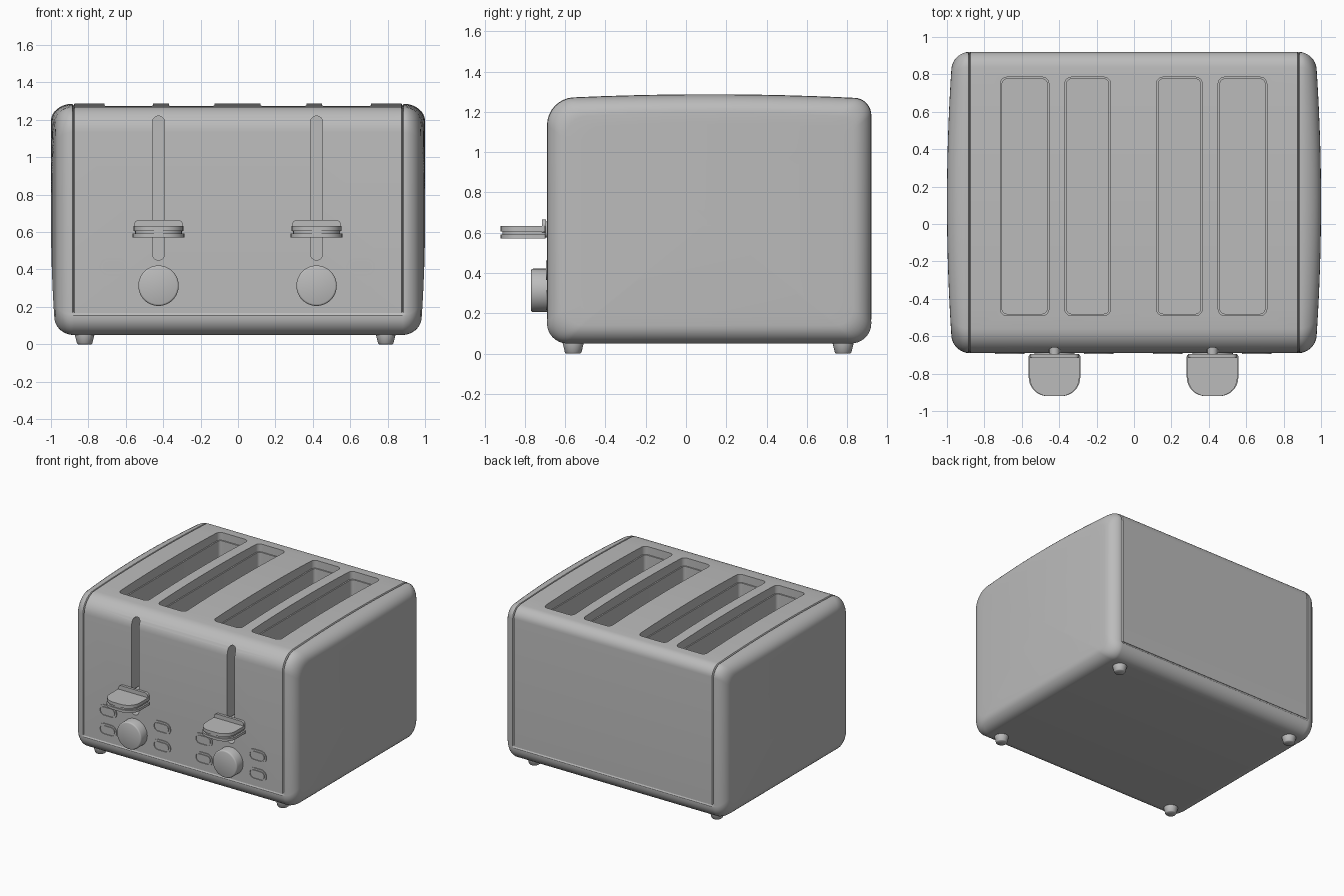
import bpy, bmesh
from math import sin, cos, pi, radians

if "Cube" in bpy.data.objects:
    bpy.data.objects.remove(bpy.data.objects["Cube"])

grey = bpy.data.materials.new("satin_grey")
grey.use_nodes = True
COLOUR = (0.5, 0.5, 0.5, 1)
grey.diffuse_color = COLOUR
grey.node_tree.nodes["Principled BSDF"].inputs["Base Color"].default_value = COLOUR


def rounded(x0, x1, y0, y1, radii, steps=8):
    """Rounded rectangle, radii from the lower left corner counter-clockwise."""
    pts = []
    corners = [(x0, y0, 1, 1), (x1, y0, -1, 1), (x1, y1, -1, -1), (x0, y1, 1, -1)]
    for k, ((x, y, sx, sy), r) in enumerate(zip(corners, radii)):
        for i in range(steps + 1):
            a = pi + (k + i / steps) * pi / 2
            pts.append((x + sx * r + r * cos(a), y + sy * r + r * sin(a)))
    return pts


def loft(name, rings, angle=35):
    """Skin closed rings of points and cap both ends."""
    bm = bmesh.new()
    loops = [[bm.verts.new(p) for p in ring] for ring in rings]
    n = len(loops[0])
    for a, b in zip(loops, loops[1:]):
        for i in range(n):
            j = (i + 1) % n
            bm.faces.new((a[i], a[j], b[j], b[i]))
    bm.faces.new(loops[0])
    bm.faces.new(loops[-1])
    bmesh.ops.recalc_face_normals(bm, faces=bm.faces)
    mesh = bpy.data.meshes.new(name)
    bm.to_mesh(mesh)
    bm.free()
    mesh.materials.append(grey)
    ob = bpy.data.objects.new(name, mesh)
    bpy.context.collection.objects.link(ob)
    shade(ob, angle)
    return ob


def shade(ob, angle=35):
    bpy.ops.object.select_all(action='DESELECT')
    ob.select_set(True)
    bpy.context.view_layer.objects.active = ob
    bpy.ops.object.shade_smooth_by_angle(angle=radians(angle))


def upright(outline, levels):
    """Rings of an xy outline at each z."""
    return [[(x, y, z) for x, y in outline] for z in levels]


def facing(outline, levels):
    """Rings of an xz outline at each y."""
    return [[(x, y, z) for x, z in outline] for y in levels]


def pill(cx, cz, w, h):
    return rounded(cx - w / 2, cx + w / 2, cz - h / 2, cz + h / 2, [min(w, h) / 2] * 4)


# Body side outline (y, z): rounded, with a gently arched top
CY, CZ, HY, HZ, EDGE = 0.115, 0.66, 0.805, 0.61, 0.88
base = rounded(CY - HY, CY + HY, 0.05, 1.265, [0.1, 0.1, 0.08, 0.13])
outline = []
for i, (y, z) in enumerate(base):
    outline.append((y, z))
    y2, z2 = base[(i + 1) % len(base)]
    if abs(y2 - y) > 0.5 and z > 1:
        outline += [(y + (y2 - y) * k / 12, z) for k in range(1, 12)]
    if abs(z2 - z) > 0.5:
        seam = (0.155, 0.158, 0.165, 0.168)
        outline += [(y, s) for s in (seam if z < z2 else seam[::-1])]
ARCH = 0.022


def section(x, inset=0.0, scale=1.0, bow=0.0, groove=0.0):
    ring = []
    for y, z in outline:
        if z > 1:
            z += ARCH * (1 - ((y - CY) / HY) ** 2)
        cut = inset + (groove if z > 0.16 else 0)
        if abs(x) < EDGE - 0.001 and 0.156 < z < 0.167:
            cut += 0.008
        yy = CY + (y - CY) * (1 - cut / HY) * scale
        zz = CZ + (z - CZ) * (1 - cut / HZ) * scale
        side = 1 if x > 0 else -1
        ring.append((x + side * bow * (1 - ((yy - CY) / HY) ** 2), yy, zz))
    return ring


def half(side):
    rings = [section(side * (EDGE - 0.006)), section(side * EDGE, groove=0.01),
             section(side * (EDGE + 0.006), groove=0.002)]
    R = 0.09
    for k in range(1, 9):
        a = k * pi / 16
        rings.append(section(side * (EDGE + R * sin(a)), R * (1 - cos(a)), bow=0.03 * sin(a)))
    rings += [section(side * (EDGE + R), R, s, 0.03) for s in (0.9, 0.75, 0.5, 0.25, 0.05)]
    return rings


body = loft("body", half(-1)[::-1] + half(1))

# Bread slots with a small inner ledge, and the lever slits
cutters = []
SLOTS = [(-0.715, -0.455), (-0.37, -0.125), (0.12, 0.365), (0.45, 0.71)]
for x0, x1 in SLOTS:
    for d, top, floor in ((0, 1.5, 1.21), (0.01, 1.4, 0.25)):
        o = rounded(x0 + d, x1 - d, -0.49 + d, 0.785 - d, [0.035 - d] * 4, 5)
        cutters.append(loft("slot_cutter", upright(o, (floor, top))))
UNITS = (-0.425, 0.42)
for cx in UNITS:
    cutters.append(loft("slit_cutter", facing(pill(cx, 0.835, 0.066, 0.77), (-0.9, -0.56))))
for c in cutters:
    c.hide_render = True
    mod = body.modifiers.new("cut", 'BOOLEAN')
    mod.operation = 'DIFFERENCE'
    mod.solver = 'EXACT'
    mod.object = c
    bpy.context.view_layer.objects.active = body
    bpy.ops.object.modifier_apply(modifier=mod.name)
    bpy.data.objects.remove(c)
shade(body)

FRONT = CY - HY
for n, cx in enumerate(UNITS):
    tag = ("right", "left")[n]

    # Lever: two stacked paddles, a narrow waist, a back plate and a stem
    def paddle(w, front):
        return rounded(cx - w, cx + w, front, FRONT - 0.008, [0.1, 0.1, 0.01, 0.01])
    tip = -0.92
    loft(tag + "_lever_top", upright(paddle(0.133, tip), (0.606, 0.632)))
    loft(tag + "_lever_waist", upright(paddle(0.125, tip + 0.008), (0.59, 0.61)))
    loft(tag + "_lever_bottom", upright(paddle(0.138, tip), (0.572, 0.592)))
    plate = rounded(cx - 0.13, cx + 0.13, 0.6, 0.665, [0.01, 0.01, 0.025, 0.025], 4)
    loft(tag + "_lever_plate", facing(plate, (FRONT - 0.025, FRONT - 0.005)))
    loft(tag + "_lever_stem", facing(pill(cx, 0.615, 0.055, 0.08), (FRONT - 0.01, -0.57)))

    # Browning knob with a softened rim and a collar
    knob = [(0.108, 0.01), (0.108, -0.07), (0.105, -0.077), (0.098, -0.08)]
    loft(tag + "_knob", [[(cx + r * cos(k * pi / 24), FRONT + dy, 0.313 + r * sin(k * pi / 24))
                          for k in range(48)] for r, dy in knob], 50)

    # Buttons: a raised rim around each pill
    for dx in (-0.239, 0.237):
        for z in (0.414, 0.265):
            o, i = (0.158, 0.096), (0.132, 0.07)
            sizes = [(o, 0.01), (o, -0.006), (i, -0.006), (i, 0.001)]
            loft(tag + "_button_rim", [facing(pill(cx + dx, z, *s), (FRONT + d,))[0]
                                       for s, d in sizes])
            loft(tag + "_button", facing(pill(cx + dx, z, 0.122, 0.06), (FRONT + 0.01, FRONT - 0.006)))

# Tapered feet
for fx in (-0.82, 0.79):
    for fy in (-0.56, 0.78):
        prof = [(0.036, 0), (0.041, 0.005), (0.052, 0.05), (0.052, 0.09)]
        loft("foot", [[(fx + r * cos(k * pi / 12), fy + r * sin(k * pi / 12), z)
                       for k in range(24)] for r, z in prof], 50)
